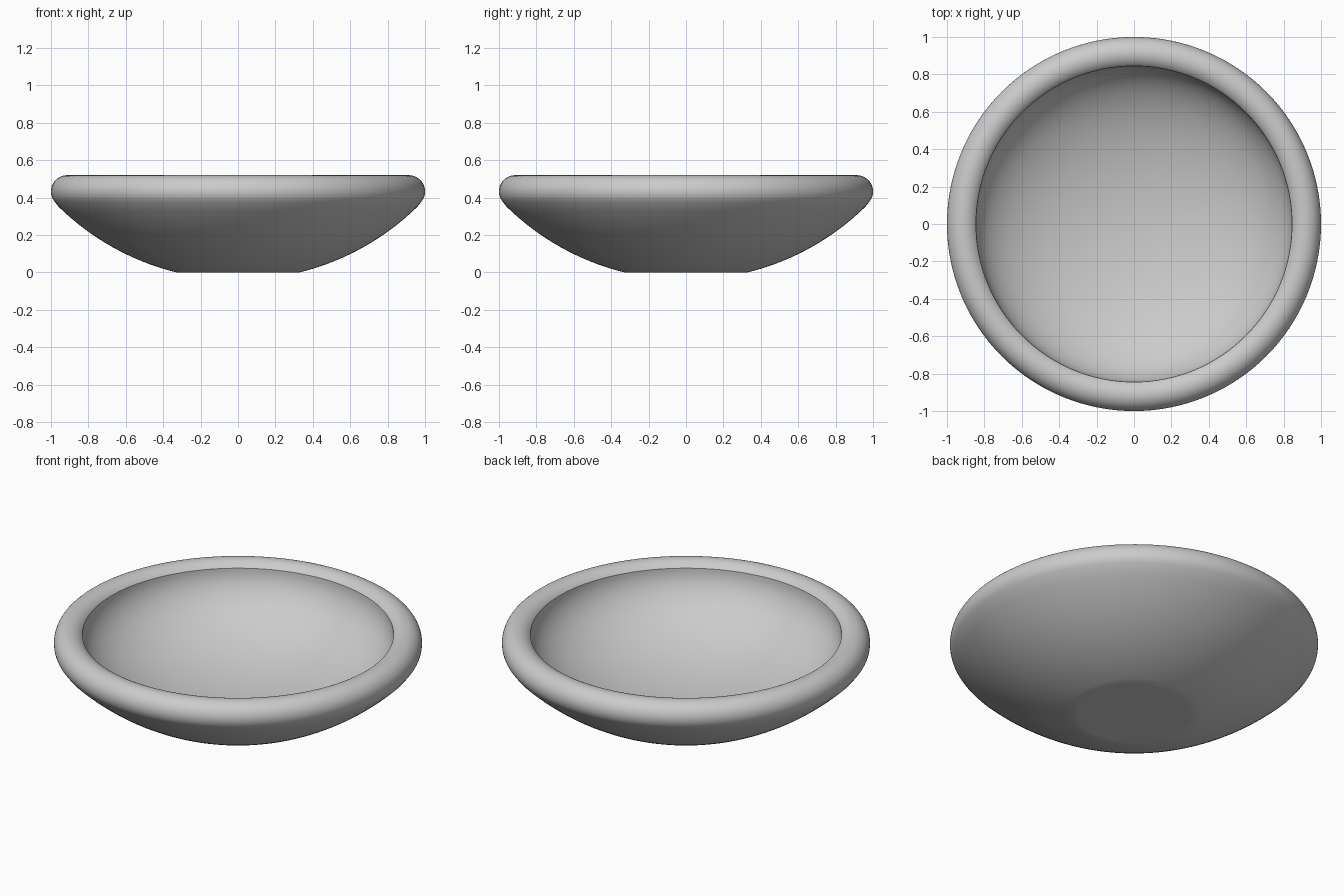
import bpy, bmesh
from math import sin, cos, pi, radians

cube = bpy.data.objects.get("Cube")
if cube:
    bpy.data.objects.remove(cube, do_unlink=True)

SIDES = 128


def arc(cx, cz, rx, rz, start, end, steps):
    """Points of an elliptical arc in the (radius, height) plane, in degrees."""
    angles = [radians(start + (end - start) * i / steps) for i in range(steps + 1)]
    return [(cx + rx * cos(a), cz + rz * sin(a)) for a in angles]


def lathe(name, profile, material):
    """Revolve a profile that starts and ends on the z axis."""
    bm = bmesh.new()
    verts = [bm.verts.new((r, 0, z)) for r, z in profile]
    edges = [bm.edges.new(pair) for pair in zip(verts, verts[1:])]
    bmesh.ops.spin(bm, geom=verts + edges, cent=(0, 0, 0), axis=(0, 0, 1),
                   angle=2 * pi, steps=SIDES, use_merge=True)
    bmesh.ops.remove_doubles(bm, verts=bm.verts, dist=0.0001)
    bmesh.ops.recalc_face_normals(bm, faces=bm.faces)
    mesh = bpy.data.meshes.new(name)
    bm.to_mesh(mesh)
    bm.free()
    mesh.materials.append(material)
    obj = bpy.data.objects.new(name, mesh)
    bpy.context.collection.objects.link(obj)
    bpy.ops.object.select_all(action='DESELECT')
    obj.select_set(True)
    bpy.context.view_layer.objects.active = obj
    bpy.ops.object.shade_smooth_by_angle(angle=radians(30))
    return obj


grey = bpy.data.materials.new("light_grey")
grey.use_nodes = True
colour = (0.6, 0.6, 0.6, 1)
grey.diffuse_color = colour
grey.node_tree.nodes["Principled BSDF"].inputs["Base Color"].default_value = colour

# Flat foot, round underside, rolled rim, then the hollow down to the floor
foot = [(0, 0), (0.31, 0)]
underside = arc(0, 1.331, 1.371, 1.371, -76.1, -45.5, 20)
rim = arc(0.913, 0.433, 0.087, 0.087, -40, 141.4, 28)
hollow = arc(0, 0.487, 0.845, 0.4, 0, -90, 36)[1:-1] + [(0, 0.087)]
lathe("bowl", foot + underside + rim + hollow, grey)
